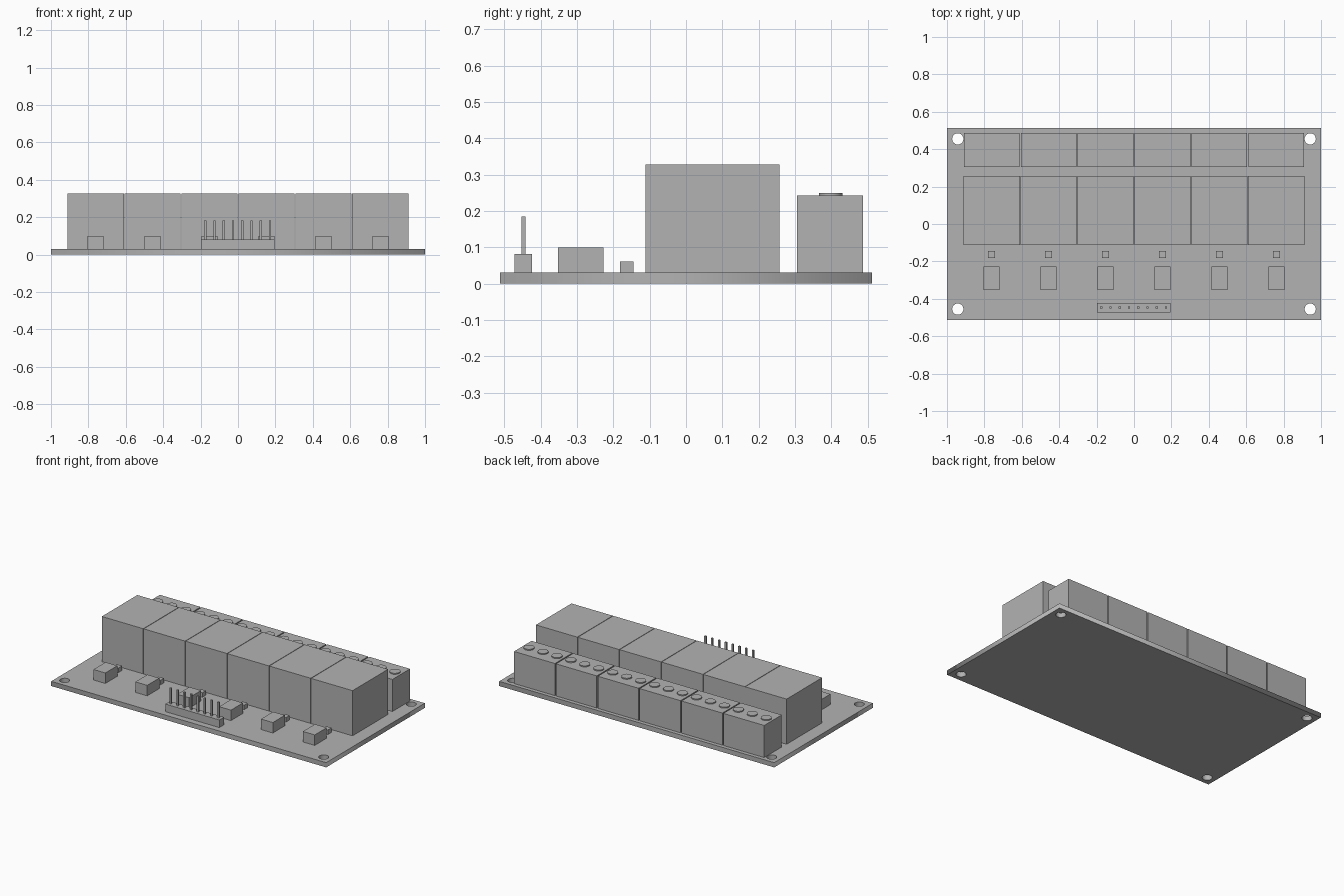
import bpy
import math

if "Cube" in bpy.data.objects:
    bpy.data.objects.remove(bpy.data.objects["Cube"], do_unlink=True)

BOARD_TOP = 0.031
PITCH = 0.3045
CHANNELS = 6

grey = bpy.data.materials.new("plain_grey")
grey.use_nodes = True
grey.diffuse_color = (0.45, 0.45, 0.45, 1)
grey.node_tree.nodes["Principled BSDF"].inputs["Base Color"].default_value = grey.diffuse_color


def finish(obj, name):
    obj.name = name
    obj.data.name = name
    obj.data.materials.clear()
    obj.data.materials.append(grey)
    return obj


def box(name, x, width, y0, y1, z0, z1):
    """Box centred on x, spanning the given y and z ranges."""
    bpy.ops.mesh.primitive_cube_add(size=1, location=(x, (y0 + y1) / 2, (z0 + z1) / 2))
    obj = bpy.context.object
    obj.scale = (width, y1 - y0, z1 - z0)
    bpy.ops.object.transform_apply(location=False, rotation=False, scale=True)
    return finish(obj, name)


def disc(name, x, y, radius, z0, z1):
    bpy.ops.mesh.primitive_cylinder_add(vertices=32, radius=radius, depth=z1 - z0,
                                        location=(x, y, (z0 + z1) / 2))
    bpy.ops.object.shade_smooth_by_angle(angle=math.radians(30))
    return finish(bpy.context.object, name)


def circle_points(cx, cy, radius, count=32):
    angles = [2 * math.pi * i / count for i in range(count)]
    return [(cx + radius * math.cos(a), cy + radius * math.sin(a)) for a in angles]


# Circuit board: flat outline with four mounting holes, extruded
outline = bpy.data.curves.new("circuit_board", "CURVE")
outline.dimensions = "2D"
outline.fill_mode = "BOTH"
outline.extrude = BOARD_TOP / 2
loops = [[(-1, -0.512), (1, -0.512), (1, 0.512), (-1, 0.512)]]
loops += [circle_points(sx * 0.942, sy * 0.455, 0.03) for sx in (-1, 1) for sy in (-1, 1)]
for loop in loops:
    spline = outline.splines.new("POLY")
    spline.points.add(len(loop) - 1)
    for point, (x, y) in zip(spline.points, loop):
        point.co = (x, y, 0, 1)
    spline.use_cyclic_u = True
board = bpy.data.objects.new("circuit_board", outline)
board.location.z = BOARD_TOP / 2
bpy.context.collection.objects.link(board)
bpy.ops.object.select_all(action="DESELECT")
board.select_set(True)
bpy.context.view_layer.objects.active = board
bpy.ops.object.convert(target="MESH")
finish(bpy.context.object, "circuit_board")

# One relay channel per step: relay, terminal with screws, isolator chip, lamp
for i in range(CHANNELS):
    x = (i - (CHANNELS - 1) / 2) * PITCH
    n = i + 1
    box(f"relay_{n}", x, 0.301, -0.112, 0.257, BOARD_TOP, 0.328)
    box(f"terminal_block_{n}", x, 0.297, 0.305, 0.487, BOARD_TOP, 0.242)
    for k in (-1, 0, 1):
        disc(f"terminal_screw_{n}_{k + 2}", x + k * PITCH / 3, 0.398, 0.032, 0.235, 0.249)
    box(f"isolator_chip_{n}", x, 0.086, -0.352, -0.227, BOARD_TOP, 0.1)
    box(f"indicator_lamp_{n}", x, 0.038, -0.181, -0.144, BOARD_TOP, 0.061)

# Pin header at the front edge
box("pin_header_base", -0.002, 0.393, -0.472, -0.423, BOARD_TOP, 0.081)
for i in range(8):
    box(f"header_pin_{i + 1}", -0.002 + (i - 3.5) * 0.0495, 0.012, -0.453, -0.442, 0.07, 0.184)
